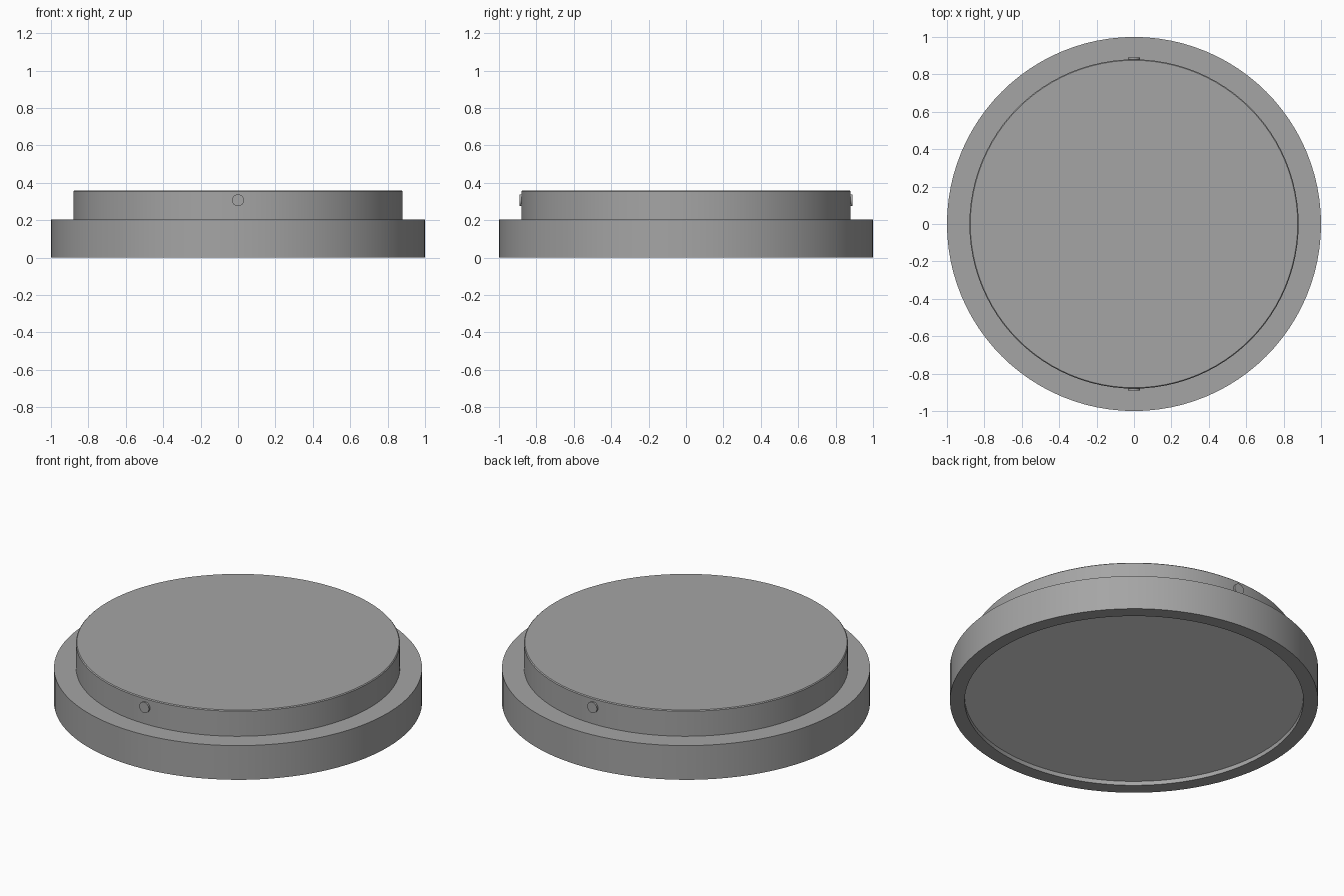
import bpy, bmesh, math
from mathutils import Matrix

default = bpy.data.objects.get("Cube")
if default:
    bpy.data.objects.remove(default, do_unlink=True)

SEGMENTS = 96


def material(name, value):
    """Make a flat neutral material."""
    mat = bpy.data.materials.new(name)
    mat.use_nodes = True
    colour = (value, value, value, 1)
    mat.diffuse_color = colour
    mat.node_tree.nodes["Principled BSDF"].inputs["Base Color"].default_value = colour
    return mat


grey = material("mid grey", 0.376)
white = material("diffuser white", 0.73)


def finish(name, bm, mat):
    """Turn a bmesh into an object with smooth sides and sharp edges."""
    bmesh.ops.recalc_face_normals(bm, faces=bm.faces)
    mesh = bpy.data.meshes.new(name)
    bm.to_mesh(mesh)
    bm.free()
    mesh.materials.append(mat)
    obj = bpy.data.objects.new(name, mesh)
    bpy.context.collection.objects.link(obj)
    bpy.ops.object.select_all(action="DESELECT")
    obj.select_set(True)
    bpy.context.view_layer.objects.active = obj
    bpy.ops.object.shade_smooth_by_angle(angle=math.radians(30))
    return obj


def lathe(name, profile):
    """Revolve (radius, height) points around z and cap both ends."""
    bm = bmesh.new()
    rings = []
    for r, z in profile:
        rings.append([bm.verts.new((r * math.cos(a), r * math.sin(a), z))
                      for a in (2 * math.pi * i / SEGMENTS for i in range(SEGMENTS))])
    for low, high in zip(rings, rings[1:]):
        for i in range(SEGMENTS):
            j = (i + 1) % SEGMENTS
            bm.faces.new((low[i], low[j], high[j], high[i]))
    bm.faces.new(rings[0])
    bm.faces.new(rings[-1])
    return finish(name, bm, grey)


# Stepped round housing: recessed underside, wide base rim, narrower raised disc
housing = lathe("housing", [(0.92, 0.025), (0.92, 0), (1, 0), (1, 0.205),
                            (0.88, 0.205), (0.88, 0.355), (0.875, 0.36)])

# Pale diffuser: the downward face inside the recess
housing.data.materials.append(white)
for face in housing.data.polygons:
    if face.normal.z < -0.9 and face.center.z > 0.01:
        face.material_index = 1

# Small round pins through the raised disc, front and back
for name, side in (("front_pin", -1), ("back_pin", 1)):
    bm = bmesh.new()
    place = Matrix.Translation((0, side * 0.868, 0.307)) @ Matrix.Rotation(math.pi / 2, 4, "X")
    bmesh.ops.create_cone(bm, cap_ends=True, segments=24, radius1=0.032,
                          radius2=0.032, depth=0.044, matrix=place)
    finish(name, bm, grey)
